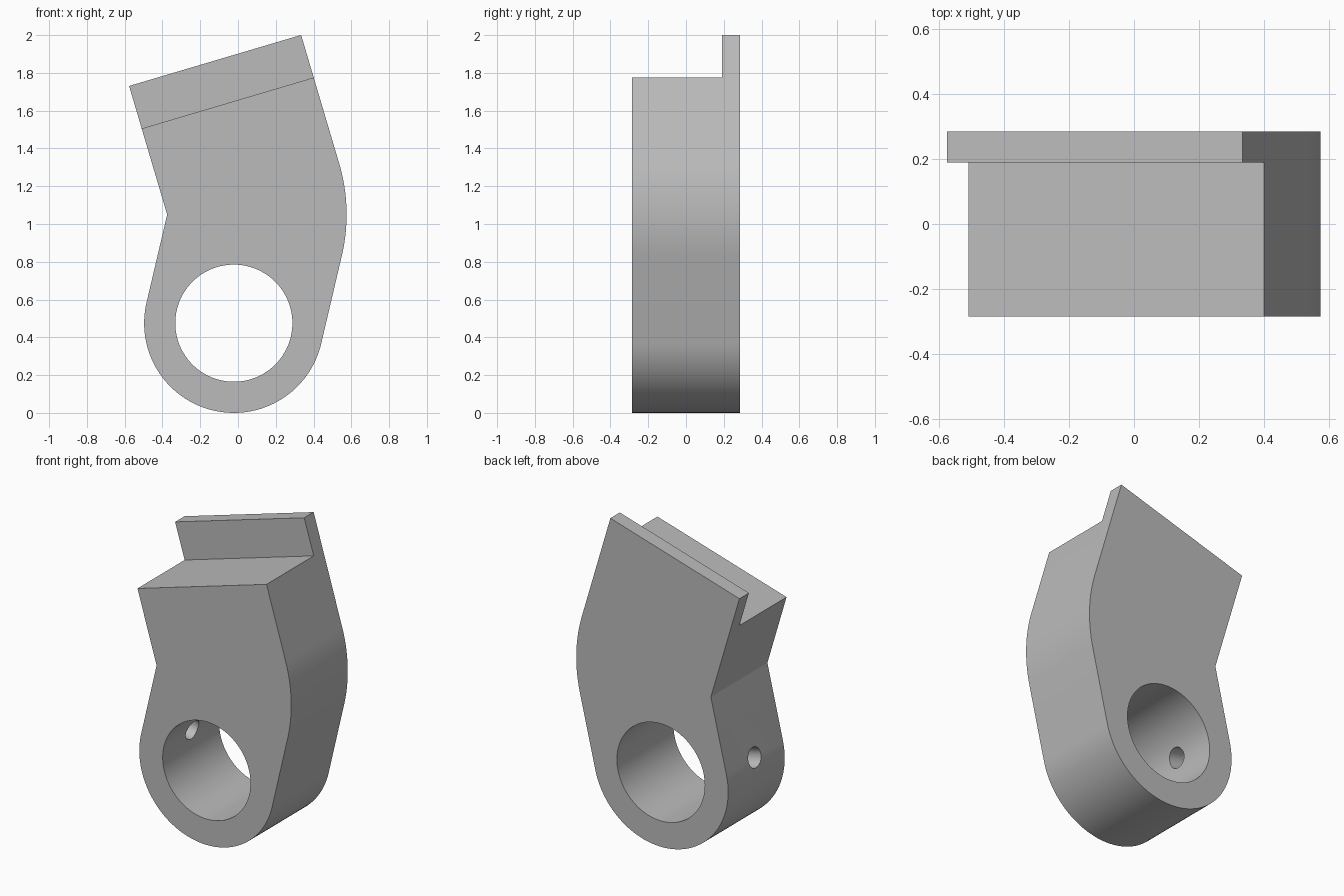
import bpy
import bmesh
from math import sin, cos, radians, pi
from mathutils import Vector

if "Cube" in bpy.data.objects:
    bpy.data.objects.remove(bpy.data.objects["Cube"])

HALF_DEPTH = 0.285
WIDTH = 0.95                      # constant width of the bent arm
UPPER, LOWER = radians(16.5), radians(13.3)
KINK = Vector((-0.375, 0, 1.05))  # inner corner of the bend
BORE = Vector((-0.022, 0, 0.475))
UP = Vector((-sin(UPPER), 0, cos(UPPER)))
ACROSS = Vector((cos(UPPER), 0, sin(UPPER)))

grey = bpy.data.materials.new("plain grey")
grey.use_nodes = True
colour = (0.5, 0.5, 0.5, 1)
grey.diffuse_color = colour
grey.node_tree.nodes["Principled BSDF"].inputs["Base Color"].default_value = colour


def arc(centre, radius, start, end, steps):
    """Points on an arc in the front plane."""
    angles = [start + (end - start) * i / steps for i in range(steps + 1)]
    return [centre + radius * Vector((cos(a), 0, sin(a))) for a in angles]


def cut(body, cutter):
    """Subtract the active helper from the body, then remove it."""
    cutter.hide_render = True
    mod = body.modifiers.new("cut", "BOOLEAN")
    mod.operation = "DIFFERENCE"
    mod.solver = "EXACT"
    mod.object = cutter
    bpy.context.view_layer.objects.active = body
    bpy.ops.object.modifier_apply(modifier=mod.name)
    bpy.data.objects.remove(cutter)


def cylinder(radius, depth, centre, axis, sides):
    bpy.ops.mesh.primitive_cylinder_add(
        vertices=sides, radius=radius, depth=depth, location=centre,
        rotation=axis.to_track_quat("Z", "Y").to_euler())
    return bpy.context.object


# Bent arm: rounded foot, curved outer bend, sharp inner corner, square head
top_left = KINK + UP * 0.71
profile = [top_left, KINK]
profile += arc(BORE, WIDTH / 2, pi - LOWER, 2 * pi - LOWER, 64)
profile += arc(KINK, WIDTH, -LOWER, UPPER, 20)
profile.append(top_left + ACROSS * WIDTH)

bm = bmesh.new()
face = bm.faces.new([bm.verts.new((p.x, -HALF_DEPTH, p.z)) for p in profile])
extruded = bmesh.ops.extrude_face_region(bm, geom=[face])["geom"]
bmesh.ops.translate(bm, vec=(0, 2 * HALF_DEPTH, 0),
                    verts=[g for g in extruded if isinstance(g, bmesh.types.BMVert)])
bmesh.ops.recalc_face_normals(bm, faces=bm.faces)
mesh = bpy.data.meshes.new("clamp_arm")
bm.to_mesh(mesh)
bm.free()
arm = bpy.data.objects.new("clamp_arm", mesh)
bpy.context.collection.objects.link(arm)
mesh.materials.append(grey)

# Step across the head, leaving a thin lip at the back
bpy.ops.mesh.primitive_cube_add(
    size=1, rotation=(0, -UPPER, 0),
    location=KINK + UP * (0.475 + 0.5) + ACROSS * WIDTH / 2 + Vector((0, 0.19 - 0.5, 0)))
step = bpy.context.object
step.scale = (2, 1, 1)
bpy.context.view_layer.update()
cut(arm, step)

# Main bore, front to back
cut(arm, cylinder(0.31, 2, BORE, Vector((0, 1, 0)), 96))

# Small radial hole through the wall on the inner-bend side
radial = Vector((-cos(LOWER), 0, sin(LOWER)))
cut(arm, cylinder(0.063, 0.6, BORE + radial * 0.4, radial, 32))

# Smooth curves with crisp edges
bpy.ops.object.select_all(action="DESELECT")
arm.select_set(True)
bpy.context.view_layer.objects.active = arm
bpy.ops.object.shade_smooth_by_angle(angle=radians(25))
